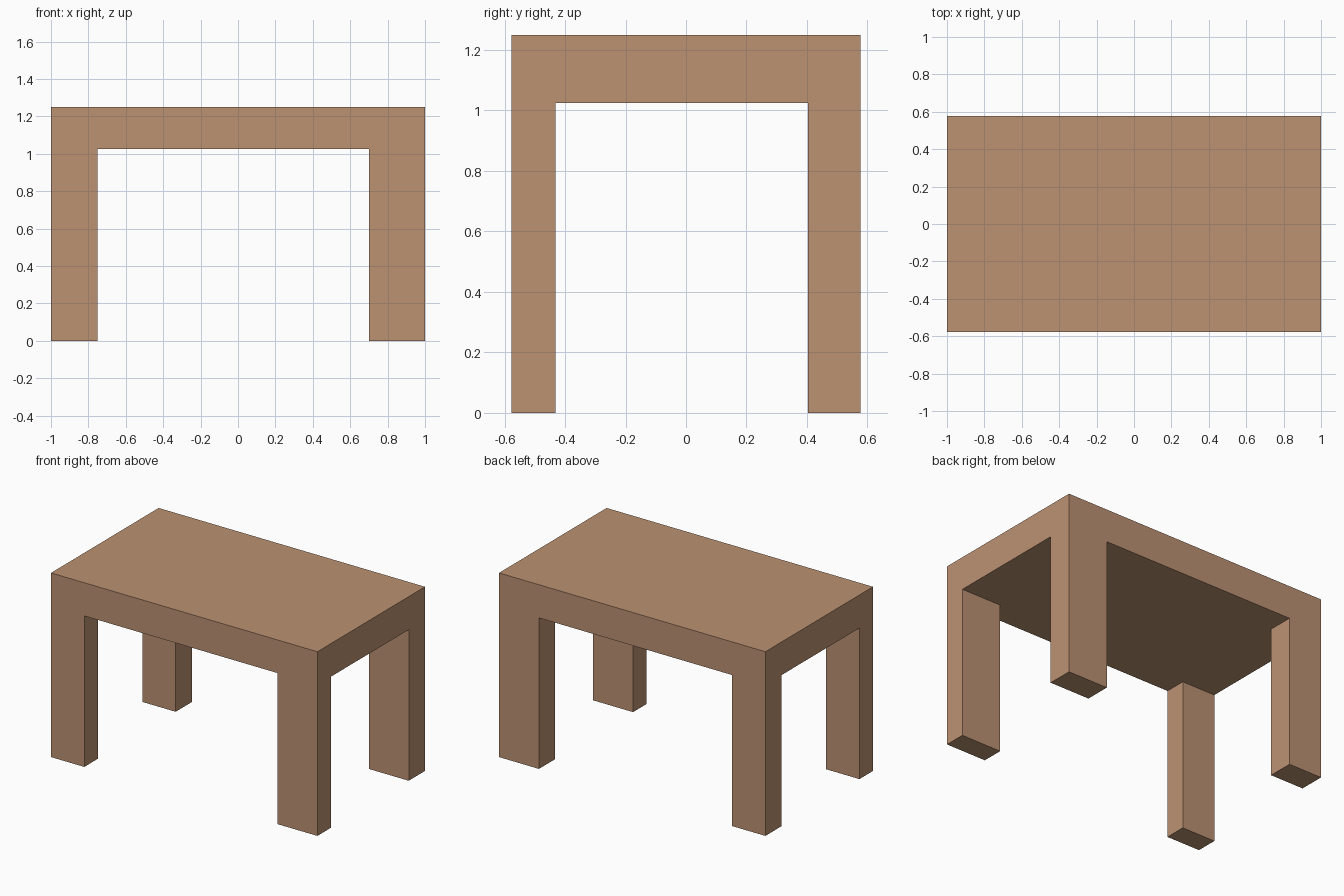
import bpy
import bmesh
import math
from mathutils import Matrix, Vector

if "Cube" in bpy.data.objects:
    bpy.data.objects.remove(bpy.data.objects["Cube"])

HALF_X, HALF_Y = 1.0, 0.577
TOP, UNDERSIDE = 1.25, 1.025
LEG_X = (-0.75, 0.70)      # inner faces of the left and right legs
LEG_Y = (-0.432, 0.403)    # inner faces of the front and back legs

wood = bpy.data.materials.new("light brown wood")
wood.diffuse_color = (0.503, 0.287, 0.171, 1.0)
wood.use_nodes = True
wood.node_tree.nodes["Principled BSDF"].inputs["Base Color"].default_value = wood.diffuse_color

bm = bmesh.new()

# Thick table top
size = Vector((2 * HALF_X, 2 * HALF_Y, TOP - UNDERSIDE))
centre = Vector((0, 0, (TOP + UNDERSIDE) / 2))
bmesh.ops.create_cube(bm, size=1.0,
                      matrix=Matrix.Translation(centre) @ Matrix.Diagonal(size.to_4d()))

# Cut lines along the inner faces of the legs
for axis, cuts in ((0, LEG_X), (1, LEG_Y)):
    for value in cuts:
        point, normal = Vector(), Vector()
        point[axis], normal[axis] = value, 1.0
        bmesh.ops.bisect_plane(bm, geom=bm.verts[:] + bm.edges[:] + bm.faces[:],
                               plane_co=point, plane_no=normal)


# Legs: pull the four corner cells of the underside down to the ground
def is_leg_cell(face):
    c = face.calc_center_median()
    return (abs(c.z - UNDERSIDE) < 1e-4
            and not LEG_X[0] < c.x < LEG_X[1]
            and not LEG_Y[0] < c.y < LEG_Y[1])


corners = [f for f in bm.faces if is_leg_cell(f)]
feet = bmesh.ops.extrude_discrete_faces(bm, faces=corners)["faces"]
for foot in feet:
    for v in foot.verts:
        v.co.z = 0.0

# Merge the coplanar faces into clean flat sides
bmesh.ops.remove_doubles(bm, verts=bm.verts[:], dist=1e-5)
bmesh.ops.dissolve_limit(bm, angle_limit=math.radians(1),
                         verts=bm.verts[:], edges=bm.edges[:])
bmesh.ops.recalc_face_normals(bm, faces=bm.faces[:])

mesh = bpy.data.meshes.new("table")
bm.to_mesh(mesh)
bm.free()
mesh.materials.append(wood)
table = bpy.data.objects.new("table", mesh)
bpy.context.collection.objects.link(table)
